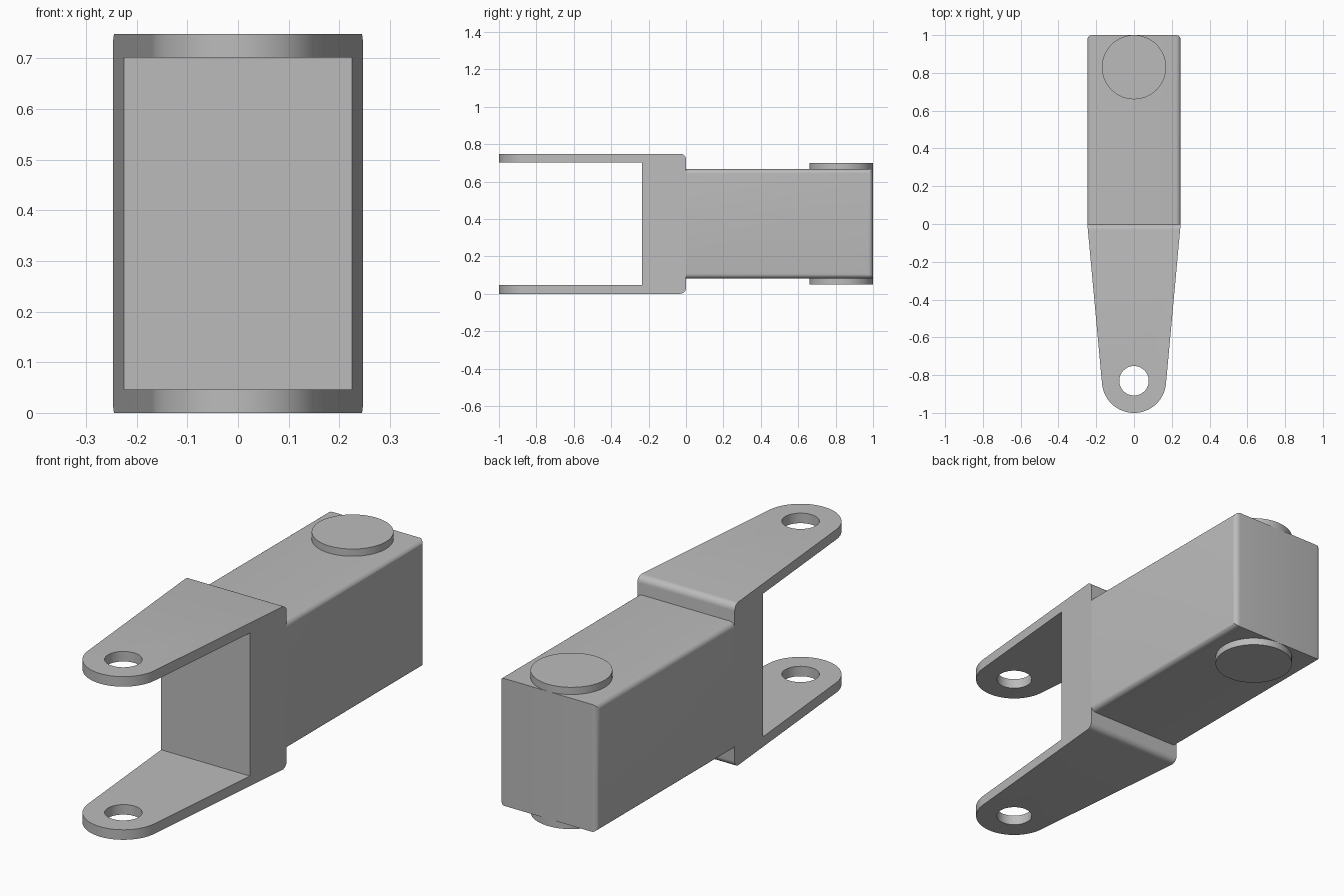
import bpy, bmesh
from math import pi, sin, cos, asin, atan2, hypot, radians

if "Cube" in bpy.data.objects:
    bpy.data.objects.remove(bpy.data.objects["Cube"], do_unlink=True)

HALF_W, HEIGHT, WALL, WEB = 0.247, 0.748, 0.046, 0.235
EYE_Y, EYE_R, HOLE_R = 0.83, 0.17, 0.078

grey = bpy.data.materials.new("plain grey")
grey.use_nodes = True
tone = (0.5, 0.5, 0.5, 1)
grey.diffuse_color = tone
grey.node_tree.nodes["Principled BSDF"].inputs["Base Color"].default_value = tone


def prism(name, outline, z0, z1, rounded=None, radius=0.03):
    """Extrude a plan outline; round the edges chosen by rounded(a, b)."""
    bm = bmesh.new()
    face = bm.faces.new([bm.verts.new((x, y, z0)) for x, y in outline])
    top = bmesh.ops.extrude_face_region(bm, geom=[face])["geom"]
    for v in top:
        if isinstance(v, bmesh.types.BMVert):
            v.co.z = z1
    bmesh.ops.recalc_face_normals(bm, faces=bm.faces)
    if rounded:
        edges = [e for e in bm.edges if rounded(e.verts[0].co, e.verts[1].co)]
        bmesh.ops.bevel(bm, geom=edges, offset=radius, segments=6,
                        profile=0.5, affect='EDGES', clamp_overlap=True)
    mesh = bpy.data.meshes.new(name)
    bm.to_mesh(mesh)
    bm.free()
    mesh.materials.append(grey)
    obj = bpy.data.objects.new(name, mesh)
    bpy.context.collection.objects.link(obj)
    return obj


def circle(y, r, n=64):
    return [(r * cos(2 * pi * i / n), y + r * sin(2 * pi * i / n)) for i in range(n)]


def box(x, y0, y1):
    return [(-x, y0), (x, y0), (x, y1), (-x, y1)]


def cut(target, cutter):
    mod = target.modifiers.new("cut", 'BOOLEAN')
    mod.operation, mod.solver, mod.object = 'DIFFERENCE', 'EXACT', cutter
    bpy.context.view_layer.objects.active = target
    bpy.ops.object.modifier_apply(modifier=mod.name)
    bpy.data.objects.remove(cutter, do_unlink=True)


def smooth(obj):
    bpy.ops.object.select_all(action='DESELECT')
    obj.select_set(True)
    bpy.context.view_layer.objects.active = obj
    bpy.ops.object.shade_smooth_by_angle(angle=radians(30))


# Fork: tapered plan with straight sides tangent to the rounded eye
tangent = atan2(EYE_Y, HALF_W) - pi / 2 + asin(EYE_R / hypot(HALF_W, EYE_Y))
arc = [tangent - (pi + 2 * tangent) * i / 40 for i in range(41)]
plan = [(HALF_W, 0)] + [(EYE_R * cos(a), -EYE_Y + EYE_R * sin(a)) for a in arc] + [(-HALF_W, 0)]
fork = prism("fork", plan, 0, HEIGHT,
             lambda a, b: a.y > -0.001 and b.y > -0.001 and abs(a.z - b.z) < 0.001)
cut(fork, prism("slot_cutter", box(0.5, -1.2, -WEB), WALL, HEIGHT - WALL))
cut(fork, prism("hole_cutter", circle(-EYE_Y, HOLE_R), -0.1, HEIGHT + 0.1))
smooth(fork)

# Body: block with rounded long edges and rounded rear corners
body = prism("body", box(HALF_W, 0, 1), 0.082, HEIGHT - 0.082,
             lambda a, b: abs(a.x - b.x) < 0.001 and max(a.y, b.y) > 0.5, 0.025)
smooth(body)

# Round pads above and below the rear end
for name, z0, z1 in (("lower_pad", 0.049, 0.09), ("upper_pad", HEIGHT - 0.09, HEIGHT - 0.049)):
    smooth(prism(name, circle(1 - EYE_R, EYE_R), z0, z1))
